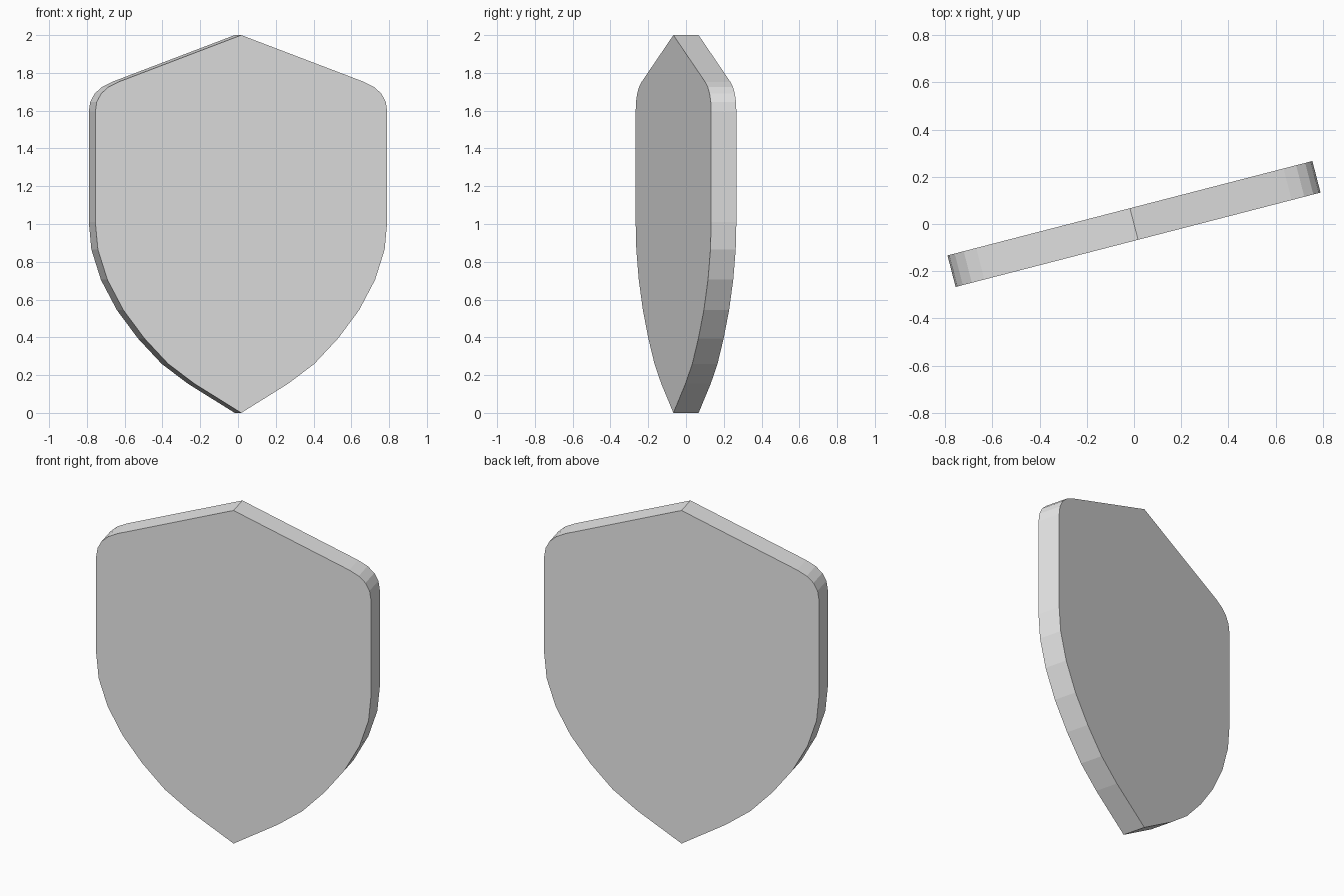
import bpy, bmesh, math
from mathutils import Matrix, Vector

cube = bpy.data.objects.get("Cube")
if cube:
    bpy.data.objects.remove(cube)

THICKNESS = 0.138
TURN = math.radians(14.5)

# Plain grey material
grey = bpy.data.materials.new("plain grey")
grey.use_nodes = True
grey.diffuse_color = (0.8, 0.8, 0.8, 1)
grey.node_tree.nodes["Principled BSDF"].inputs["Base Color"].default_value = (0.8, 0.8, 0.8, 1)


def rounded_corner(a, b, c, steps):
    """Points on a quadratic curve from a to c, pulled towards b."""
    a, b, c = Vector(a), Vector(b), Vector(c)
    ts = [i / steps for i in range(steps + 1)]
    return [tuple(a * (1 - t) ** 2 + b * 2 * t * (1 - t) + c * t * t) for t in ts]


# Half outline (x, z): curved lower edge, straight side, rounded shoulder
lower = [(0.257, 0.155), (0.40, 0.26), (0.53, 0.395), (0.645, 0.545),
         (0.732, 0.705), (0.784, 0.865), (0.798, 1.01)]
shoulder = rounded_corner((0.798, 1.595), (0.798, 1.706), (0.672, 1.752), 4)
half = lower + shoulder
outline = [(0, 0)] + half + [(0, 2)] + [(-x, z) for x, z in reversed(half)]

# Shield body: extrude the outline through its thickness
bm = bmesh.new()
front = bm.faces.new([bm.verts.new((x, -THICKNESS / 2, z)) for x, z in outline])
solid = bmesh.ops.extrude_face_region(bm, geom=[front], use_keep_orig=True)
back = [v for v in solid["geom"] if isinstance(v, bmesh.types.BMVert)]
bmesh.ops.translate(bm, verts=back, vec=(0, THICKNESS, 0))
bmesh.ops.recalc_face_normals(bm, faces=bm.faces)

# Turn it slightly about the vertical axis
bmesh.ops.transform(bm, matrix=Matrix.Rotation(TURN, 4, 'Z'), verts=bm.verts)

mesh = bpy.data.meshes.new("shield")
bm.to_mesh(mesh)
bm.free()
mesh.materials.append(grey)
shield = bpy.data.objects.new("shield", mesh)
bpy.context.collection.objects.link(shield)
